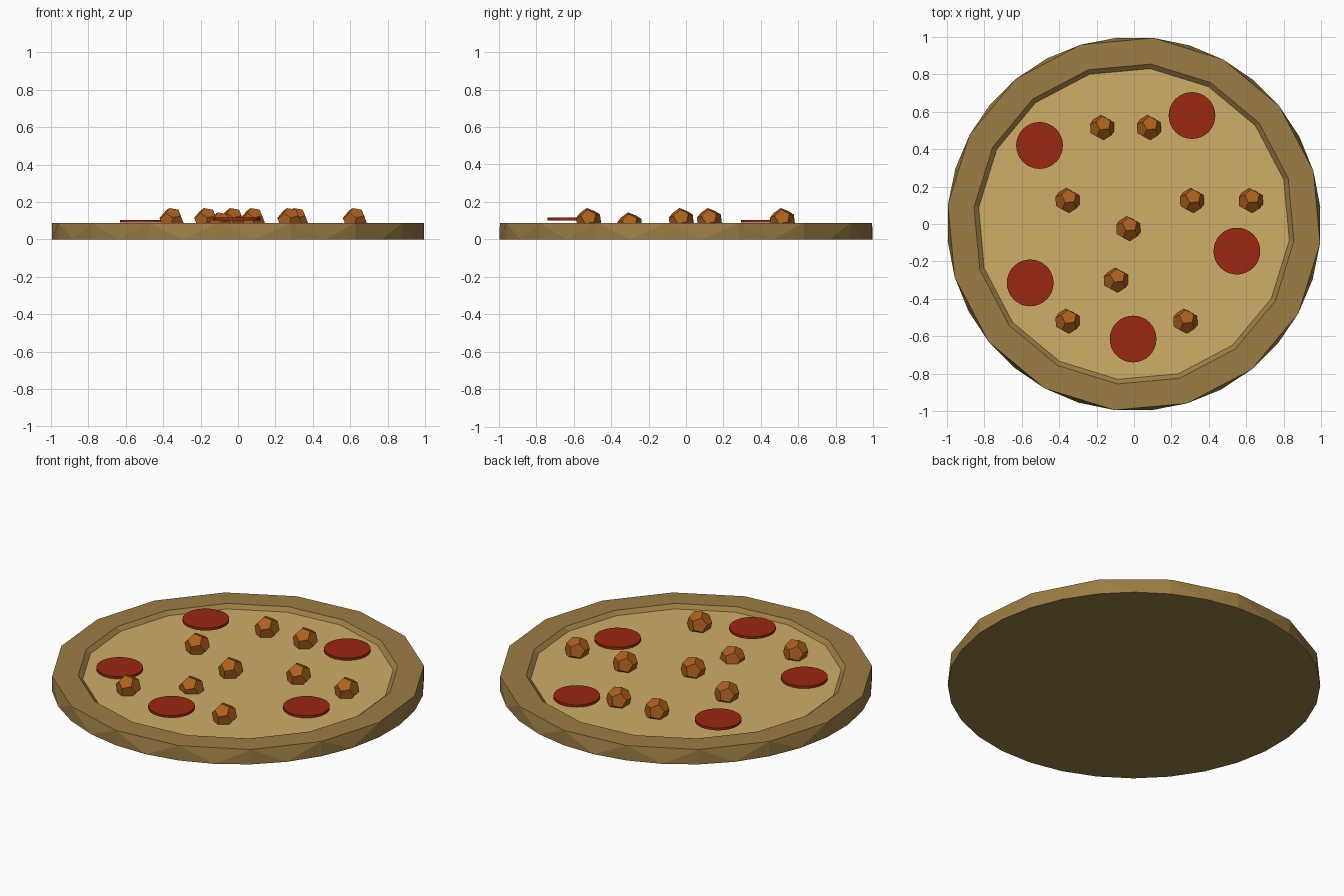
import bpy, bmesh
from math import cos, sin, radians, pi, sqrt
from mathutils import Matrix, Euler

if "Cube" in bpy.data.objects:
    bpy.data.objects.remove(bpy.data.objects["Cube"])


def material(name, rgb):
    m = bpy.data.materials.new(name)
    m.diffuse_color = (*rgb, 1)
    m.use_nodes = True
    m.node_tree.nodes["Principled BSDF"].inputs["Base Color"].default_value = m.diffuse_color
    return m


CRUST = material("crust", (0.33, 0.205, 0.058))
CHEESE = material("cheese", (0.62, 0.42, 0.14))
RED = material("pepperoni", (0.32, 0.02, 0.005))
BROWN = material("meatball", (0.41, 0.115, 0.013))


def add_object(name, bm, mat):
    bmesh.ops.recalc_face_normals(bm, faces=bm.faces)
    me = bpy.data.meshes.new(name)
    bm.to_mesh(me)
    bm.free()
    me.materials.append(mat)
    ob = bpy.data.objects.new(name, me)
    bpy.context.collection.objects.link(ob)
    return ob


def ring(bm, r, z, n, start):
    return [bm.verts.new((r * cos(radians(start) + 2 * pi * i / n),
                          r * sin(radians(start) + 2 * pi * i / n), z)) for i in range(n)]


N, START = 16, 16.5
TOP, FLOOR = 0.088, 0.067

# crust: fine base circle, coarser faceted rim, sloping inner wall
bm = bmesh.new()
base = ring(bm, 1.0, 0, 2 * N, START)
rim = ring(bm, 1.0, TOP, N, START)
inner = ring(bm, 0.86, TOP, N, START)
foot = ring(bm, 0.835, FLOOR, N, START)
bm.faces.new(base)
for i in range(N):
    j = (i + 1) % N
    a, b, c = base[2 * i], base[2 * i + 1], base[2 * j]
    bm.faces.new((a, b, rim[i]))
    bm.faces.new((b, rim[j], rim[i]))
    bm.faces.new((b, c, rim[j]))
    bm.faces.new((rim[i], rim[j], inner[j], inner[i]))
    bm.faces.new((inner[i], inner[j], foot[j], foot[i]))
add_object("crust", bm, CRUST)

# cheese: flat floor inside the rim
bm = bmesh.new()
bm.faces.new(ring(bm, 0.835, FLOOR, N, START))
add_object("cheese", bm, CHEESE)

# pepperoni: thin round slices (x, y, underside z)
for i, (x, y, z) in enumerate([(-0.505, 0.42, 0.09), (0.31, 0.58, 0.07), (0.55, -0.145, 0.07),
                               (-0.555, -0.315, 0.07), (-0.005, -0.615, 0.102)]):
    bm = bmesh.new()
    bmesh.ops.create_cone(bm, cap_ends=True, segments=32, radius1=0.125, radius2=0.125,
                          depth=0.014, matrix=Matrix.Translation((x, y, z + 0.007)))
    add_object(f"pepperoni_{i + 1}", bm, RED)


# meatballs: slightly turned dodecahedra sunk into the cheese
def dodecahedron(r):
    bm = bmesh.new()
    g = (1 + sqrt(5)) / 2
    s = r / sqrt(3)
    for p in (-1, 1):
        for q in (-1, 1):
            for v in ((0, p * g, q / g), (p * g, q / g, 0), (q / g, 0, p * g),
                      (p, q, 1), (p, q, -1)):
                bm.verts.new([s * k for k in v])
    bmesh.ops.convex_hull(bm, input=bm.verts)
    bmesh.ops.dissolve_limit(bm, angle_limit=0.05, verts=bm.verts, edges=bm.edges)
    return bm


for i, (x, y, z) in enumerate([(-0.17, 0.515, 0.1), (0.08, 0.515, 0.1), (-0.355, 0.125, 0.1),
                               (0.31, 0.125, 0.1), (0.625, 0.125, 0.1), (-0.03, -0.025, 0.1),
                               (-0.095, -0.3, 0.077), (-0.355, -0.52, 0.1), (0.275, -0.52, 0.1)]):
    ob = add_object(f"meatball_{i + 1}", dodecahedron(0.069), BROWN)
    ob.location = (x, y, z)
    ob.rotation_euler = Euler((radians(8), radians(10), radians(4)))
